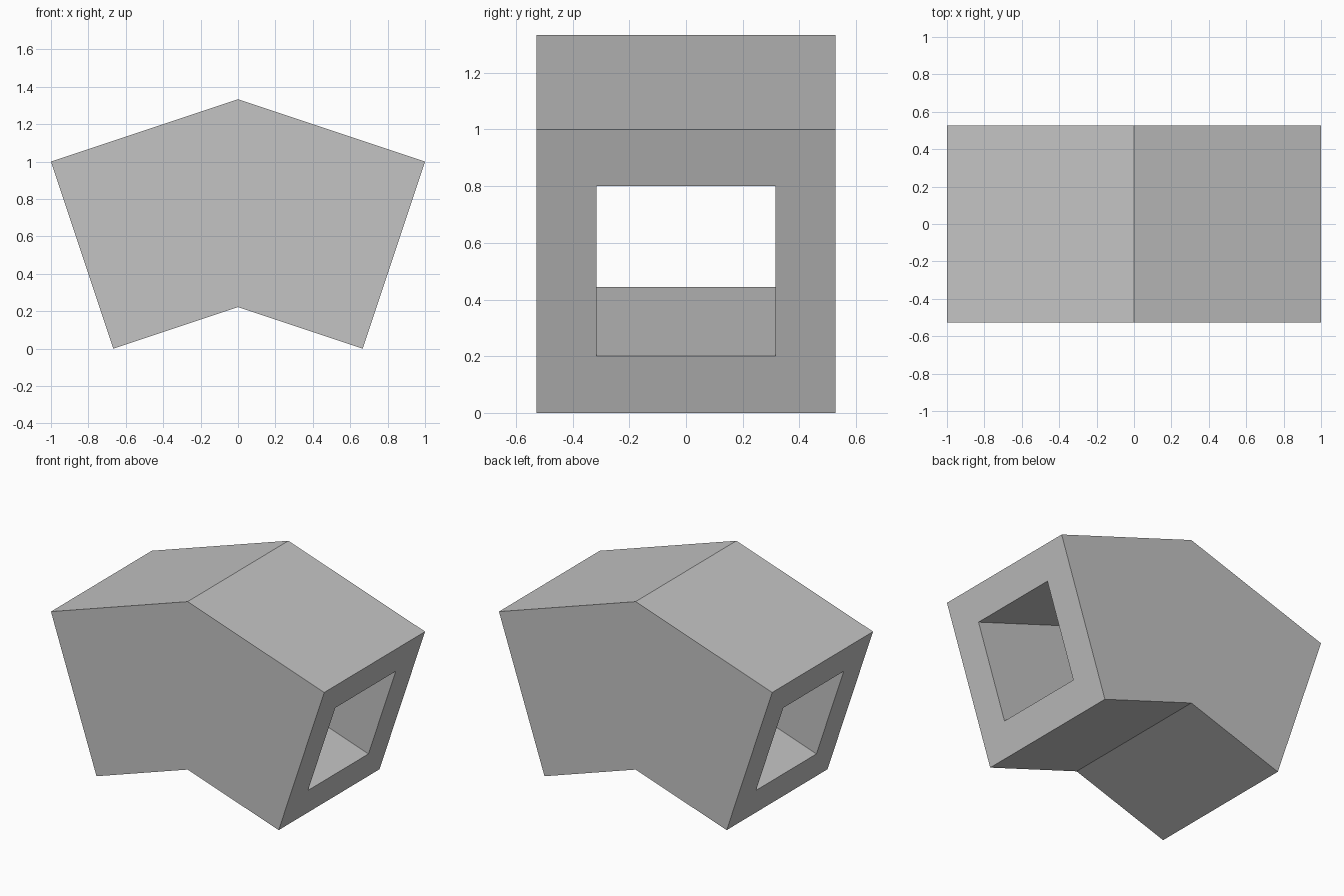
import bpy
import bmesh

cube = bpy.data.objects.get("Cube")
if cube:
    bpy.data.objects.remove(cube)

HALF_DEPTH = 0.527
SLOPE = 1 / 3  # roof rise, matched by the lean of the ends

# Single plain grey
grey = bpy.data.materials.new("light_grey")
grey.use_nodes = True
colour = (0.55, 0.55, 0.55, 1)
grey.diffuse_color = colour
grey.node_tree.nodes["Principled BSDF"].inputs["Base Color"].default_value = colour


def ring(bm, side, low, high, half_depth):
    """Rectangular section on the right end (-1), the ridge (0) or the left end (1)."""
    points = []
    for z, y in ((low, -half_depth), (low, half_depth), (high, half_depth), (high, -half_depth)):
        x = 2 / 3 + z * SLOPE
        if side:
            points.append(bm.verts.new((side * x, y, z)))
        else:
            points.append(bm.verts.new((0, y, z + x * SLOPE)))
    return points


def bridge(bm, a, b):
    for i in range(4):
        j = (i + 1) % 4
        bm.faces.new((a[i], a[j], b[j], b[i]))


# Bent tube: outer shell, rectangular bore, and rims joining them at both ends
bm = bmesh.new()
outer = [ring(bm, s, 0, 1, HALF_DEPTH) for s in (-1, 0, 1)]
inner = [ring(bm, s, 0.2, 0.8, HALF_DEPTH * 0.6) for s in (-1, 0, 1)]
for shell in (outer, inner):
    bridge(bm, shell[0], shell[1])
    bridge(bm, shell[1], shell[2])
for end in (0, 2):
    bridge(bm, outer[end], inner[end])
bmesh.ops.recalc_face_normals(bm, faces=bm.faces)

mesh = bpy.data.meshes.new("bent_tunnel")
bm.to_mesh(mesh)
bm.free()
mesh.materials.append(grey)
tunnel = bpy.data.objects.new("bent_tunnel", mesh)
bpy.context.collection.objects.link(tunnel)
